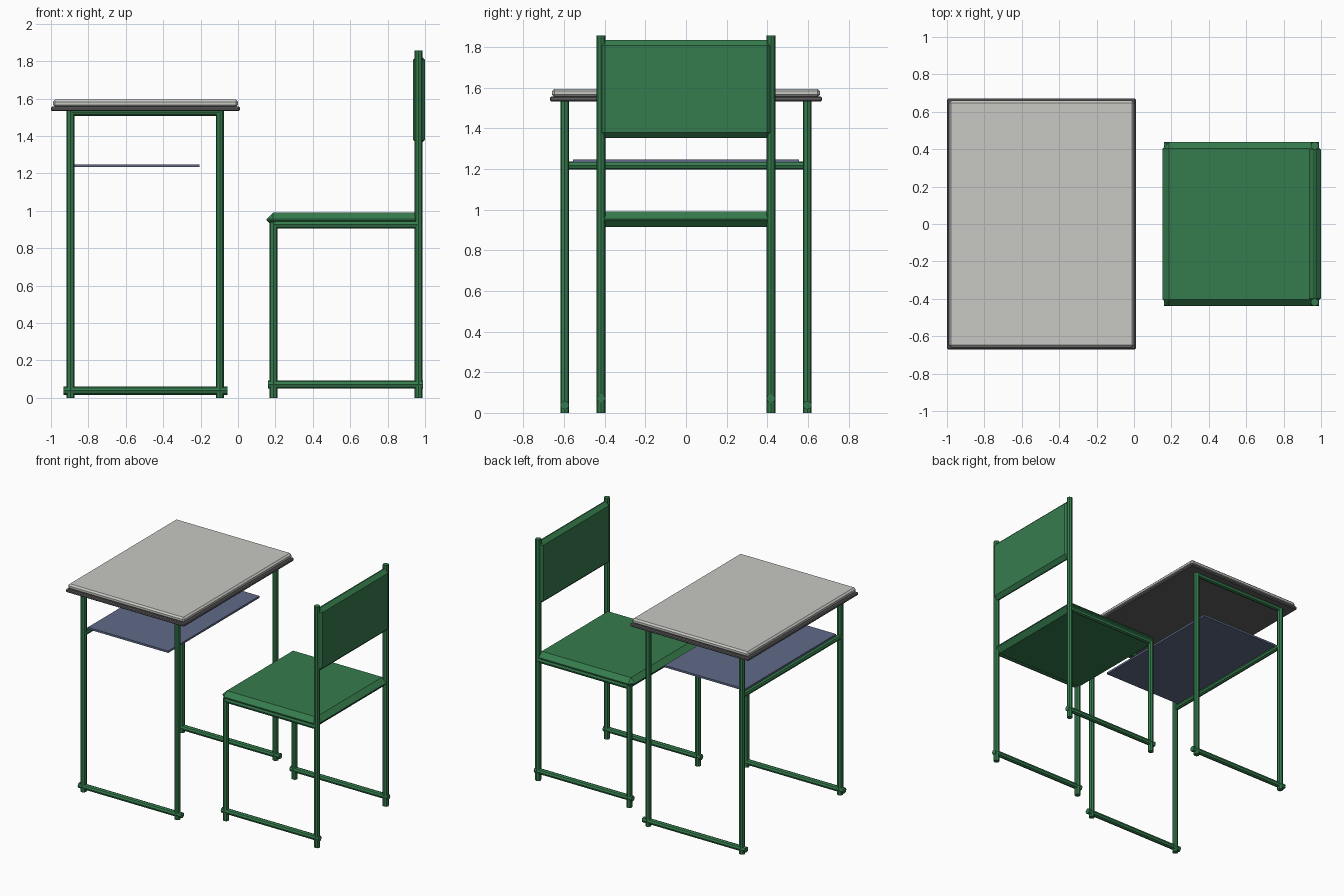
import bpy, bmesh
from mathutils import Vector

if "Cube" in bpy.data.objects:
    bpy.data.objects.remove(bpy.data.objects["Cube"])


def material(name, rgb):
    m = bpy.data.materials.new(name)
    m.diffuse_color = (*rgb, 1)
    m.use_nodes = True
    m.node_tree.nodes["Principled BSDF"].inputs["Base Color"].default_value = m.diffuse_color
    return m


GREEN = material("green_paint", (0.036, 0.2, 0.074))
GREY = material("light_grey_laminate", (0.58, 0.58, 0.55))
DARK = material("dark_grey_edge", (0.125, 0.118, 0.125))
BLUE = material("blue_grey_shelf", (0.115, 0.146, 0.25))


def finish(bm, name, mat):
    bmesh.ops.recalc_face_normals(bm, faces=bm.faces)
    me = bpy.data.meshes.new(name)
    bm.to_mesh(me)
    bm.free()
    me.materials.append(mat)
    ob = bpy.data.objects.new(name, me)
    bpy.context.collection.objects.link(ob)
    return ob


def slab(name, lo, hi, mat, bevel=0.0):
    """Box between two corners with a flat chamfer on all edges."""
    lo, hi = Vector(lo), Vector(hi)
    bm = bmesh.new()
    bmesh.ops.create_cube(bm, size=1)
    for v in bm.verts:
        v.co = (lo + hi) / 2 + v.co * (hi - lo)
    if bevel:
        bmesh.ops.bevel(bm, geom=bm.edges[:], offset=bevel, segments=1,
                        affect='EDGES', profile=0.5)
    return finish(bm, name, mat)


def tube(name, a, b, r=0.0215):
    """Eight-sided steel tube from a to b."""
    a, b = Vector(a), Vector(b)
    d = b - a
    bm = bmesh.new()
    bmesh.ops.create_cone(bm, cap_ends=True, segments=8, radius1=r, radius2=r, depth=d.length)
    ob = finish(bm, name, GREEN)
    ob.location = (a + b) / 2
    ob.rotation_mode = 'QUATERNION'
    ob.rotation_quaternion = d.to_track_quat('Z', 'Y')
    return ob


# Desk top: dark tray with pale writing surface
slab("desk_top_edge", (-1, -0.67, 1.533), (0.01, 0.67, 1.557), DARK, 0.006)
slab("desk_top_surface", (-0.99, -0.66, 1.555), (0, 0.66, 1.595), GREY, 0.012)

# Desk shelf and the rail carrying it
slab("desk_shelf", (-0.89, -0.555, 1.233), (-0.206, 0.555, 1.248), BLUE)
tube("desk_shelf_rail", (-0.896, -0.597, 1.217), (-0.896, 0.597, 1.217), 0.02)

# Side frames, mirrored left and right
for side, s in (("left", -1), ("right", 1)):
    y = 0.597 * s
    for part, x in (("back", -0.896), ("front", -0.097)):
        tube(f"desk_{part}_leg_{side}", (x, y, 0), (x, y, 1.54))
    tube(f"desk_foot_bar_{side}", (-0.933, y, 0.038), (-0.056, y, 0.038))
    tube(f"desk_top_bar_{side}", (-0.896, y, 1.528), (-0.097, y, 1.528), 0.02)

    y = 0.418 * s
    tube(f"chair_front_leg_{side}", (0.19, y, 0), (0.19, y, 0.94))
    tube(f"chair_back_post_{side}", (0.966, y, 0), (0.966, y, 1.858))
    tube(f"chair_foot_bar_{side}", (0.16, y, 0.071), (0.99, y, 0.071))
    tube(f"chair_seat_bar_{side}", (0.19, y, 0.927), (0.966, y, 0.927))

# Chair seat and backrest with deep chamfers
slab("chair_seat", (0.152, -0.438, 0.914), (0.982, 0.438, 0.99), GREEN, 0.035)
slab("chair_backrest", (0.936, -0.425, 1.352), (1.0, 0.425, 1.834), GREEN, 0.027)
